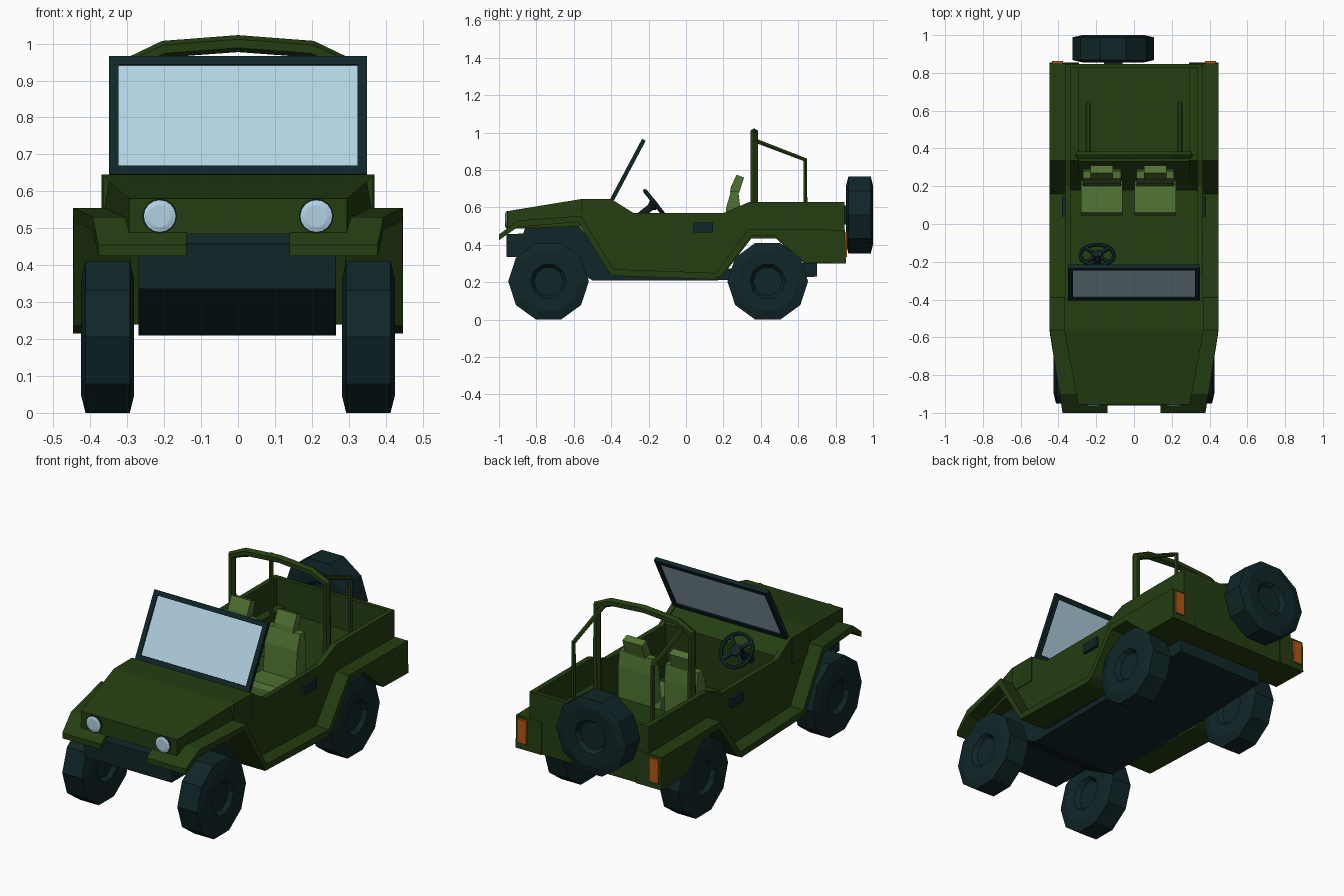
import bpy, bmesh, math
from mathutils import Vector, Matrix

if "Cube" in bpy.data.objects:
    bpy.data.objects.remove(bpy.data.objects["Cube"])


def mat(name, r, g, b):
    m = bpy.data.materials.new(name)
    m.diffuse_color = (r, g, b, 1)
    m.use_nodes = True
    m.node_tree.nodes["Principled BSDF"].inputs["Base Color"].default_value = m.diffuse_color
    return m


GREEN = mat("army green", 0.018, 0.047, 0.0056)
DARK = mat("dark rubber", 0.005, 0.019, 0.021)
SEAT = mat("seat green", 0.08, 0.17, 0.032)
GLASS = mat("pale glass", 0.45, 0.64, 0.76)
ORANGE = mat("light orange", 0.45, 0.095, 0.006)


def finish(bm, name, m):
    bmesh.ops.recalc_face_normals(bm, faces=bm.faces)
    me = bpy.data.meshes.new(name)
    bm.to_mesh(me)
    bm.free()
    me.materials.append(m)
    ob = bpy.data.objects.new(name, me)
    bpy.context.collection.objects.link(ob)
    return ob


def prism(name, prof, xa, xb, m):
    """Side profile of (y, z) points between xa and xb (numbers or functions of y)."""
    fa = xa if callable(xa) else lambda y: xa
    fb = xb if callable(xb) else lambda y: xb
    bm = bmesh.new()
    a = [bm.verts.new((fa(y), y, z)) for y, z in prof]
    b = [bm.verts.new((fb(y), y, z)) for y, z in prof]
    n = len(prof)
    bm.faces.new(a)
    bm.faces.new(b)
    for i in range(n):
        j = (i + 1) % n
        bm.faces.new((a[i], a[j], b[j], b[i]))
    return finish(bm, name, m)


def box(name, lo, hi, m, mw=Matrix()):
    lo, hi = Vector(lo), Vector(hi)
    bm = bmesh.new()
    bmesh.ops.create_cube(bm, size=1, matrix=mw @ Matrix.Translation((lo + hi) / 2)
                          @ Matrix.Diagonal((*(hi - lo), 1)))
    return finish(bm, name, m)


def lathe(name, prof, sides, mw, m):
    """Spin (axial, radius) points round local z."""
    bm = bmesh.new()
    rings = [[bm.verts.new(mw @ Vector((r * math.cos(math.tau * k / sides),
                                        r * math.sin(math.tau * k / sides), h)))
              for k in range(sides)] for h, r in prof]
    for p, q in zip(rings, rings[1:]):
        for k in range(sides):
            j = (k + 1) % sides
            bm.faces.new((p[k], p[j], q[j], q[k]))
    bm.faces.new(rings[0])
    bm.faces.new(rings[-1])
    return finish(bm, name, m)


def tube(name, pts, r, m, cyclic=False):
    cu = bpy.data.curves.new(name, 'CURVE')
    cu.dimensions = '3D'
    cu.bevel_depth, cu.bevel_resolution, cu.use_fill_caps = r, 1, True
    sp = cu.splines.new('POLY')
    sp.points.add(len(pts) - 1)
    for p, c in zip(sp.points, pts):
        p.co = (*c, 1)
    sp.use_cyclic_u = cyclic
    sp.use_smooth = False
    cu.materials.append(m)
    ob = bpy.data.objects.new(name, cu)
    bpy.context.collection.objects.link(ob)
    bpy.ops.object.select_all(action='DESELECT')
    ob.select_set(True)
    bpy.context.view_layer.objects.active = ob
    bpy.ops.object.convert(target='MESH')


# Hood, tapering to the nose
hood_x = lambda y: 0.37 if y > -0.6 else 0.295
prism("hood", [(-0.955, 0.485), (-0.955, 0.58), (-0.56, 0.645), (-0.40, 0.645),
               (-0.40, 0.5), (-0.56, 0.5)], lambda y: -hood_x(y), hood_x, GREEN)

# Open tub: dash, floor, raised bed and tailgate
prism("tub", [(-0.54, 0.63), (-0.40, 0.64), (-0.30, 0.575), (-0.32, 0.28), (0.18, 0.28),
              (0.33, 0.45), (0.825, 0.45), (0.825, 0.63), (0.848, 0.63), (0.848, 0.30),
              (0.63, 0.30), (0.48, 0.435), (0.35, 0.435), (0.2, 0.24), (-0.40, 0.24)],
      -0.34, 0.34, GREEN)

# Body sides and wide fenders with running boards
wall = [(-0.56, 0.645), (-0.40, 0.645), (-0.28, 0.57), (0.20, 0.57), (0.34, 0.63),
        (0.848, 0.63), (0.848, 0.46), (0.35, 0.46), (0.17, 0.235), (-0.39, 0.25), (-0.56, 0.53)]
flare = [(-1.0, 0.425), (-1.0, 0.455), (-0.90, 0.53), (-0.56, 0.555), (-0.39, 0.27), (0.16, 0.25),
         (0.335, 0.485), (0.85, 0.48), (0.855, 0.30), (0.635, 0.305), (0.47, 0.45), (0.35, 0.45),
         (0.19, 0.235), (0.15, 0.215), (-0.40, 0.235), (-0.58, 0.522), (-0.90, 0.495)]
for s in (-1, 1):
    prism("side_wall", wall, s * 0.337, s * 0.366, GREEN)
    prism("fender", flare, lambda y: s * (0.14 if y < -0.8 else 0.29),
          lambda y: s * (0.447 - max(0, -0.57 - y) * 0.16), GREEN)
    box("door_handle", (s * 0.37 - 0.012, 0.04, 0.467), (s * 0.37 + 0.012, 0.145, 0.52), DARK)
    box("tail_light", (s * 0.405 - 0.028, 0.845, 0.335), (s * 0.405 + 0.028, 0.862, 0.465), ORANGE)
    # Headlight rim and lens
    mw = Matrix.Translation((s * 0.212, -0.955, 0.533)) @ Matrix.Rotation(math.pi / 2, 4, 'X')
    lathe("headlight_rim", [(-0.02, 0.047), (0.006, 0.047)], 16, mw, DARK)
    lathe("headlight_lens", [(0.0, 0.043), (0.009, 0.043), (0.013, 0.03)], 16, mw, GLASS)

# Dark underbody
prism("chassis", [(-0.96, 0.335), (-0.96, 0.458), (-0.87, 0.46), (-0.86, 0.49), (-0.58, 0.515),
                  (-0.40, 0.26), (0.2, 0.27), (0.70, 0.31), (0.70, 0.23), (0.15, 0.21),
                  (-0.5, 0.21), (-0.72, 0.335)], -0.27, 0.265, DARK)

# Wheels and spare, ten sides with recessed hubs
half = [(0.045, 0.03), (0.045, 0.078), (0.068, 0.095), (0.072, 0.165), (0.06, 0.2155)]
tyre = half + [(-h, r) for h, r in reversed(half)]
for x in (-0.353, 0.353):
    for y in (-0.735, 0.437):
        lathe("wheel", tyre, 10, Matrix.Translation((x, y, 0.205)) @
              Matrix.Rotation(math.pi / 2, 4, 'Y') @ Matrix.Rotation(math.pi / 2, 4, 'Z'), DARK)
lathe("spare_wheel", tyre, 10, Matrix.Translation((-0.11, 0.928, 0.56)) @
      Matrix.Rotation(math.pi / 2, 4, 'X'), DARK)
box("spare_mount", (-0.16, 0.84, 0.51), (-0.06, 0.9, 0.61), DARK)

# Windshield leaning back
tilt = Matrix.Translation((0, -0.395, 0.642)) @ Matrix.Rotation(-math.atan2(0.17, 0.32), 4, 'X')
for s in (-1, 1):
    box("windshield_post", (s * 0.336 - 0.013, -0.011, 0), (s * 0.336 + 0.013, 0.011, 0.362), DARK, tilt)
for z in (0.0, 0.336):
    box("windshield_rail", (-0.33, -0.011, z), (0.33, 0.011, z + 0.026), DARK, tilt)
box("windshield_glass", (-0.325, -0.004, 0.02), (0.325, 0.004, 0.34), GLASS, tilt)

# Roll bar with rear braces
arch = [(0.29, 0.45), (0.29, 0.945), (0.2, 0.985), (0, 1.0)]
hoop = arch + [(-x, z) for x, z in reversed(arch[:-1])]
tube("roll_bar", [(x, 0.364, z) for x, z in hoop], 0.023, GREEN)
for x in (-0.243, 0.243):
    tube("roll_bar_brace", [(x, 0.364, 0.96), (x, 0.638, 0.855), (x, 0.638, 0.45)], 0.013, GREEN)

# Seats
for x in (-0.17, 0.113):
    prism("seat_cushion", [(0.05, 0.28), (0.045, 0.43), (0.06, 0.455), (0.21, 0.445), (0.23, 0.34),
                           (0.2, 0.28)], x - 0.11, x + 0.11, SEAT)
    prism("seat_back", [(0.20, 0.43), (0.215, 0.60), (0.24, 0.685), (0.28, 0.685), (0.29, 0.60),
                        (0.29, 0.42)], x - 0.1, x + 0.1, SEAT)
    prism("headrest", [(0.235, 0.68), (0.24, 0.71), (0.27, 0.775), (0.31, 0.76), (0.285, 0.68)],
          x - 0.06, x + 0.06, SEAT)

# Steering wheel, spokes and column
sw = Matrix.Translation((-0.195, -0.165, 0.62)) @ Matrix.Rotation(-0.9, 4, 'X')
ring = [(sw @ Vector((0.09 * math.cos(math.tau * k / 14), 0.09 * math.sin(math.tau * k / 14), 0)))
        for k in range(14)]
tube("steering_wheel", ring, 0.011, DARK, True)
for k in range(4):
    box("steering_spoke", (0, -0.009, -0.007), (0.088, 0.009, 0.005), DARK,
        sw @ Matrix.Rotation(k * math.pi / 2 + math.pi / 4, 4, 'Z'))
lathe("steering_column", [(-0.16, 0.02), (-0.03, 0.02), (-0.02, 0.03), (0.012, 0.03)], 10, sw, DARK)
